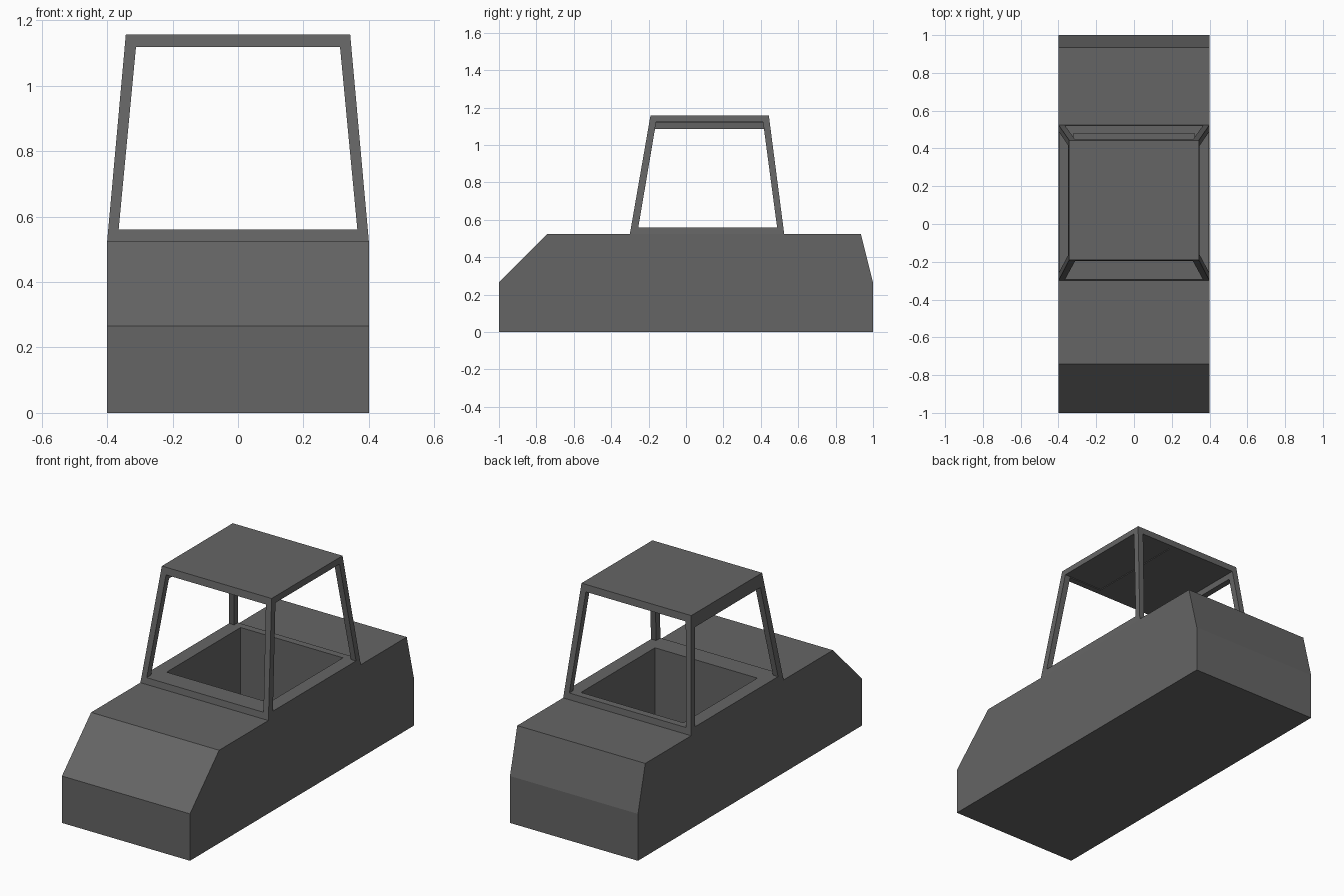
import bpy, bmesh

if "Cube" in bpy.data.objects:
    bpy.data.objects.remove(bpy.data.objects["Cube"])

grey = bpy.data.materials.new("dark grey")
grey.diffuse_color = (0.13, 0.13, 0.13, 1)
grey.use_nodes = True
grey.node_tree.nodes["Principled BSDF"].inputs["Base Color"].default_value = grey.diffuse_color


def loft(name, ring_a, ring_b):
    """Closed solid between two matching outlines."""
    bm = bmesh.new()
    a = [bm.verts.new(p) for p in ring_a]
    b = [bm.verts.new(p) for p in ring_b]
    bm.faces.new(a)
    bm.faces.new(b)
    n = len(a)
    for i in range(n):
        j = (i + 1) % n
        bm.faces.new((a[i], a[j], b[j], b[i]))
    bmesh.ops.recalc_face_normals(bm, faces=bm.faces)
    mesh = bpy.data.meshes.new(name)
    bm.to_mesh(mesh)
    bm.free()
    mesh.materials.append(grey)
    obj = bpy.data.objects.new(name, mesh)
    bpy.context.collection.objects.link(obj)
    return obj


def along_x(name, profile, x0, x1):
    return loft(name, [(x0, y, z) for y, z in profile], [(x1, y, z) for y, z in profile])


def along_y(name, profile, y0, y1):
    return loft(name, [(x, y0, z) for x, z in profile], [(x, y1, z) for x, z in profile])


def rect(x, y0, y1, z):
    return [(-x, y0, z), (x, y0, z), (x, y1, z), (-x, y1, z)]


def cut(target, cutters):
    """Subtract each cutter and keep the result as plain mesh."""
    for c in cutters:
        m = target.modifiers.new("cut", 'BOOLEAN')
        m.operation = 'DIFFERENCE'
        m.solver = 'EXACT'
        m.object = c
        bpy.context.view_layer.objects.active = target
        bpy.ops.object.modifier_apply(modifier=m.name)


# Lower body with sloped hood and tail
body = along_x("body", [(-1, 0), (1, 0), (1, 0.265), (0.935, 0.525),
                        (-0.74, 0.525), (-1, 0.265)], -0.4, 0.4)

# Tapered cabin, opened up into a frame of posts, sill and roof
cabin = loft("cabin_frame", rect(0.4, -0.3, 0.525, 0.525), rect(0.343, -0.19, 0.443, 1.157))

# Openings: front to back, right side, left side (deeper header), seat well
end_window = along_y("end_window_cutter", [(-0.365, 0.56), (0.365, 0.56),
                                           (0.312, 1.118), (-0.312, 1.118)], -0.8, 0.8)
right_window = along_x("right_window_cutter", [(-0.255, 0.56), (0.487, 0.56),
                                               (0.412, 1.122), (-0.16, 1.122)], 0.1, 0.6)
left_window = along_x("left_window_cutter", [(-0.255, 0.56), (0.487, 0.56),
                                             (0.417, 1.085), (-0.166, 1.085)], -0.6, -0.1)
well = loft("well_cutter", rect(0.32, -0.18, 0.48, 0.05), rect(0.32, -0.18, 0.48, 0.7))

cut(body, [well])
cut(cabin, [end_window, right_window, left_window, well])

for helper in (end_window, right_window, left_window, well):
    bpy.data.objects.remove(helper)
